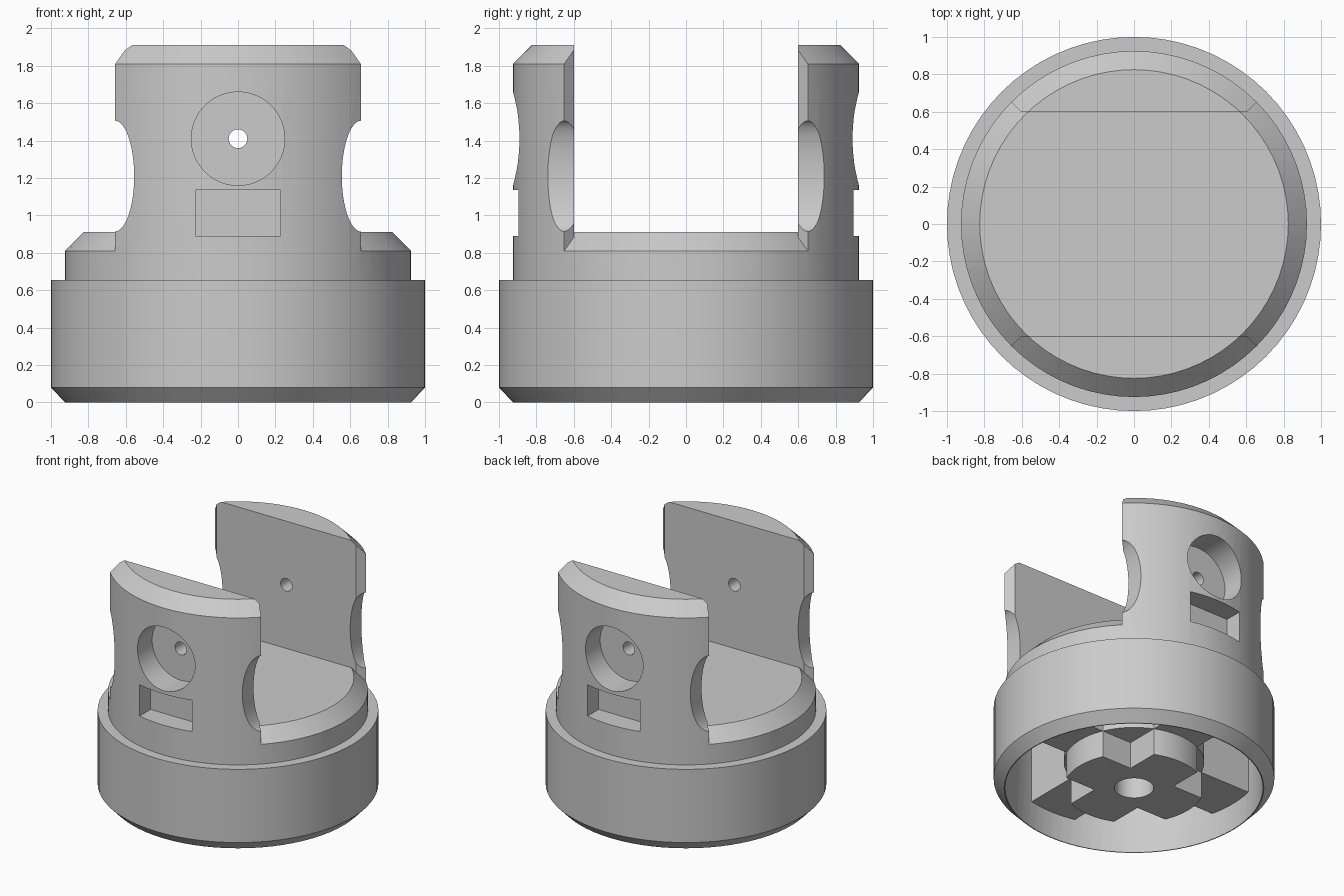
import bpy, bmesh, math
from mathutils import Matrix

old = bpy.data.objects.get("Cube")
if old:
    bpy.data.objects.remove(old)

# One plain grey material
grey = bpy.data.materials.new("plain_grey")
grey.use_nodes = True
colour = (0.6, 0.6, 0.6, 1)
grey.diffuse_color = colour
grey.node_tree.nodes["Principled BSDF"].inputs["Base Color"].default_value = colour


def finish(name, bm):
    bmesh.ops.remove_doubles(bm, verts=bm.verts, dist=1e-5)
    bmesh.ops.recalc_face_normals(bm, faces=bm.faces)
    mesh = bpy.data.meshes.new(name)
    bm.to_mesh(mesh)
    bm.free()
    mesh.materials.append(grey)
    obj = bpy.data.objects.new(name, mesh)
    bpy.context.collection.objects.link(obj)
    return obj


def lathe(name, profile, steps=72):
    """Spin a closed (radius, height) outline around z."""
    bm = bmesh.new()
    verts = [bm.verts.new((r, 0, z)) for r, z in profile]
    edges = [bm.edges.new((a, b)) for a, b in zip(verts, verts[1:] + verts[:1])
             if a.co.x > 0 or b.co.x > 0]
    bmesh.ops.spin(bm, geom=verts + edges, cent=(0, 0, 0), axis=(0, 0, 1),
                   angle=math.tau, steps=steps, use_merge=True)
    return finish(name, bm)


def disc(name, radius, low, high, steps=72):
    return lathe(name, [(0, low), (radius, low), (radius, high), (0, high)], steps)


def prism(name, points, low, high):
    """Extrude an xy outline along z."""
    bm = bmesh.new()
    face = bm.faces.new([bm.verts.new((x, y, low)) for x, y in points])
    top = bmesh.ops.extrude_face_region(bm, geom=[face])
    bmesh.ops.translate(bm, vec=(0, 0, high - low),
                        verts=[v for v in top["geom"] if isinstance(v, bmesh.types.BMVert)])
    return finish(name, bm)


def box(name, size, centre):
    bm = bmesh.new()
    bmesh.ops.create_cube(bm, size=1, matrix=Matrix.Translation(centre) @ Matrix.Diagonal((*size, 1)))
    return finish(name, bm)


def y_cylinder(name, centre, rx, rz, length, steps=48):
    bm = bmesh.new()
    matrix = (Matrix.Translation(centre) @ Matrix.Diagonal((rx, 1, rz, 1))
              @ Matrix.Rotation(math.pi / 2, 4, 'X'))
    bmesh.ops.create_cone(bm, cap_ends=True, segments=steps, radius1=1, radius2=1,
                          depth=length, matrix=matrix)
    return finish(name, bm)


def combine(target, tool, operation='DIFFERENCE'):
    mod = target.modifiers.new("cut", 'BOOLEAN')
    mod.operation, mod.solver, mod.object = operation, 'EXACT', tool
    bpy.context.view_layer.objects.active = target
    bpy.ops.object.modifier_apply(modifier=mod.name)
    bpy.data.objects.remove(tool)


def plus(name, radius, low, high):
    """A cross of two bars with rounded ends."""
    middle, height = (0, 0, (low + high) / 2), high - low
    cross = box(name, (2, 0.4, height), middle)
    combine(cross, box("cross_bar", (0.4, 2, height), middle), 'UNION')
    combine(cross, disc("end_trim", radius, low - 0.1, high + 0.1), 'INTERSECT')
    return cross


# Round body with a wide base collar and chamfered ends
body = lathe("fork_body", [(0, 0), (0.925, 0), (1, 0.08), (1, 0.655), (0.925, 0.655),
                           (0.925, 1.81), (0.825, 1.91), (0, 1.91)])

# Slot between the two uprights, leaving a chamfered floor
slot = prism("slot_cutter", [(-0.605, -0.6), (0.605, -0.6), (1.2, -1.195), (1.2, 1.195),
                             (0.605, 0.6), (-0.605, 0.6), (-1.2, 1.195), (-1.2, -1.195)], 0.72, 2.1)
floor = lathe("floor_plug", [(0, 0.5), (1.235, 0.5), (0.825, 0.91), (0, 0.91)])
combine(slot, floor)
combine(body, slot)

# Oval bites in the edges of the uprights
for side in (-1, 1):
    combine(body, y_cylinder("bite_cutter", (side * 0.66, 0, 1.21), 0.105, 0.297, 2.2))

# Round sockets and rectangular recesses, front and back
for side in (-1, 1):
    combine(body, y_cylinder("socket_cutter", (0, side * 0.96, 1.41), 0.25, 0.25, 0.5))
    combine(body, box("recess_cutter", (0.455, 0.4, 0.245), (0, side * 0.96, 1.012)))

# Pin hole through both uprights
combine(body, y_cylinder("pin_cutter", (0, 0, 1.41), 0.05, 0.05, 2.2, 24))

# Deep hollow underside with a thin rim
combine(body, disc("hollow_cutter", 0.918, -0.1, 0.65))

# Raised plate with four spokes, and the cross-shaped boss standing on it
spokes = plus("spoke_plate", 0.92, 0.21, 0.66)
combine(spokes, disc("plate_disc", 0.5, 0.21, 0.66), 'UNION')
boss = plus("cross_boss", 0.5, 0, 0.22)

# Central bore
for part in (spokes, boss):
    combine(part, disc("bore_cutter", 0.14, -0.2, 0.8, 32))

# Smooth curves, sharp edges
for obj in (body, spokes, boss):
    bpy.ops.object.select_all(action='DESELECT')
    obj.select_set(True)
    bpy.context.view_layer.objects.active = obj
    bpy.ops.object.shade_smooth_by_angle(angle=math.radians(25))
